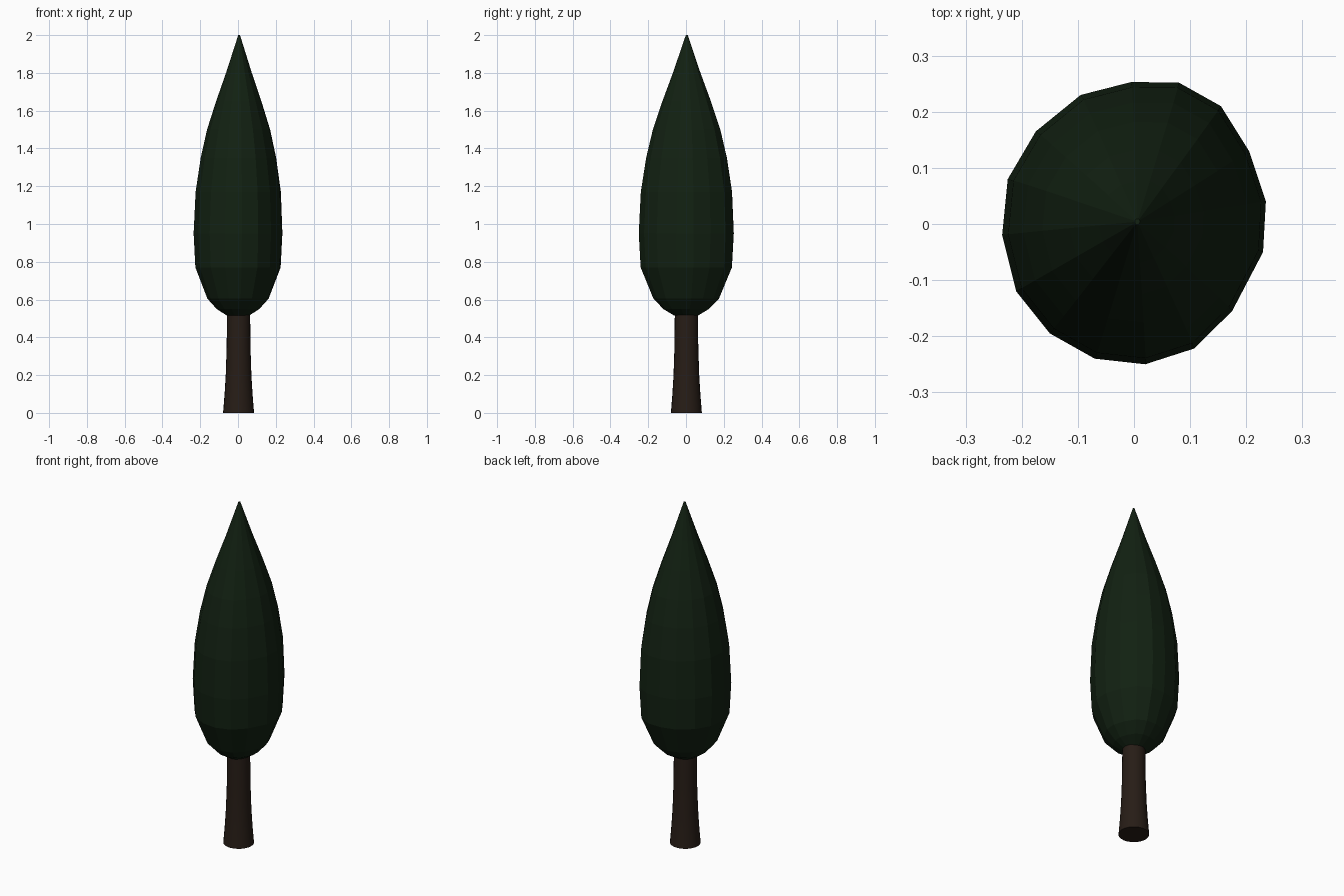
import bpy
import math

if "Cube" in bpy.data.objects:
    bpy.data.objects.remove(bpy.data.objects["Cube"])


def material(name, color):
    m = bpy.data.materials.new(name)
    m.diffuse_color = (*color, 1)
    m.use_nodes = True
    m.node_tree.nodes["Principled BSDF"].inputs["Base Color"].default_value = m.diffuse_color
    return m


def loft(name, rings, mat):
    """Skin a stack of equal-length point rings and cap both ends."""
    n = len(rings[0])
    verts = [p for ring in rings for p in ring]
    faces = [tuple(reversed(range(n)))]
    for k in range(len(rings) - 1):
        a, b = k * n, (k + 1) * n
        for i in range(n):
            j = (i + 1) % n
            faces.append((a + i, a + j, b + j, b + i))
    faces.append(tuple(range(len(verts) - n, len(verts))))
    mesh = bpy.data.meshes.new(name)
    mesh.from_pydata(verts, [], faces)
    mesh.materials.append(mat)
    obj = bpy.data.objects.new(name, mesh)
    bpy.context.collection.objects.link(obj)
    return obj


green = material("dark_green", (0.006, 0.015, 0.006))
brown = material("dark_bark", (0.02, 0.012, 0.008))

# Trunk: round, flared towards the ground
trunk_profile = [(0, 0.082), (0.1, 0.074), (0.2, 0.068), (0.35, 0.063), (0.56, 0.061)]
trunk = loft("trunk", [
    [(0.003 + r * math.cos(math.tau * i / 24), 0.002 + r * math.sin(math.tau * i / 24), z)
     for i in range(24)] for z, r in trunk_profile], brown)
bpy.context.view_layer.objects.active = trunk
trunk.select_set(True)
bpy.ops.object.shade_smooth_by_angle(angle=math.radians(40))

# Foliage: irregular 16-sided outline scaled along a flame-shaped profile
outline = [(0.235, 0.04), (0.205, 0.13), (0.155, 0.21), (0.08, 0.252),
           (-0.005, 0.253), (-0.095, 0.23), (-0.175, 0.165), (-0.225, 0.08),
           (-0.235, -0.02), (-0.21, -0.12), (-0.15, -0.195), (-0.07, -0.24),
           (0.02, -0.25), (0.107, -0.222), (0.175, -0.155), (0.23, -0.05)]
crown_profile = [(0.515, 0.25), (0.55, 0.48), (0.605, 0.69), (0.77, 0.96),
                 (0.95, 1.0), (1.17, 0.96), (1.35, 0.85), (1.5, 0.71),
                 (1.65, 0.51), (1.8, 0.29), (2.0, 0.02)]
rings = []
for z, s in crown_profile:
    lean = max(0, (z - 0.95) / 1.05)
    rings.append([(x * s + 0.006 * lean, y * s + 0.004 * lean, z) for x, y in outline])
loft("foliage", rings, green)
